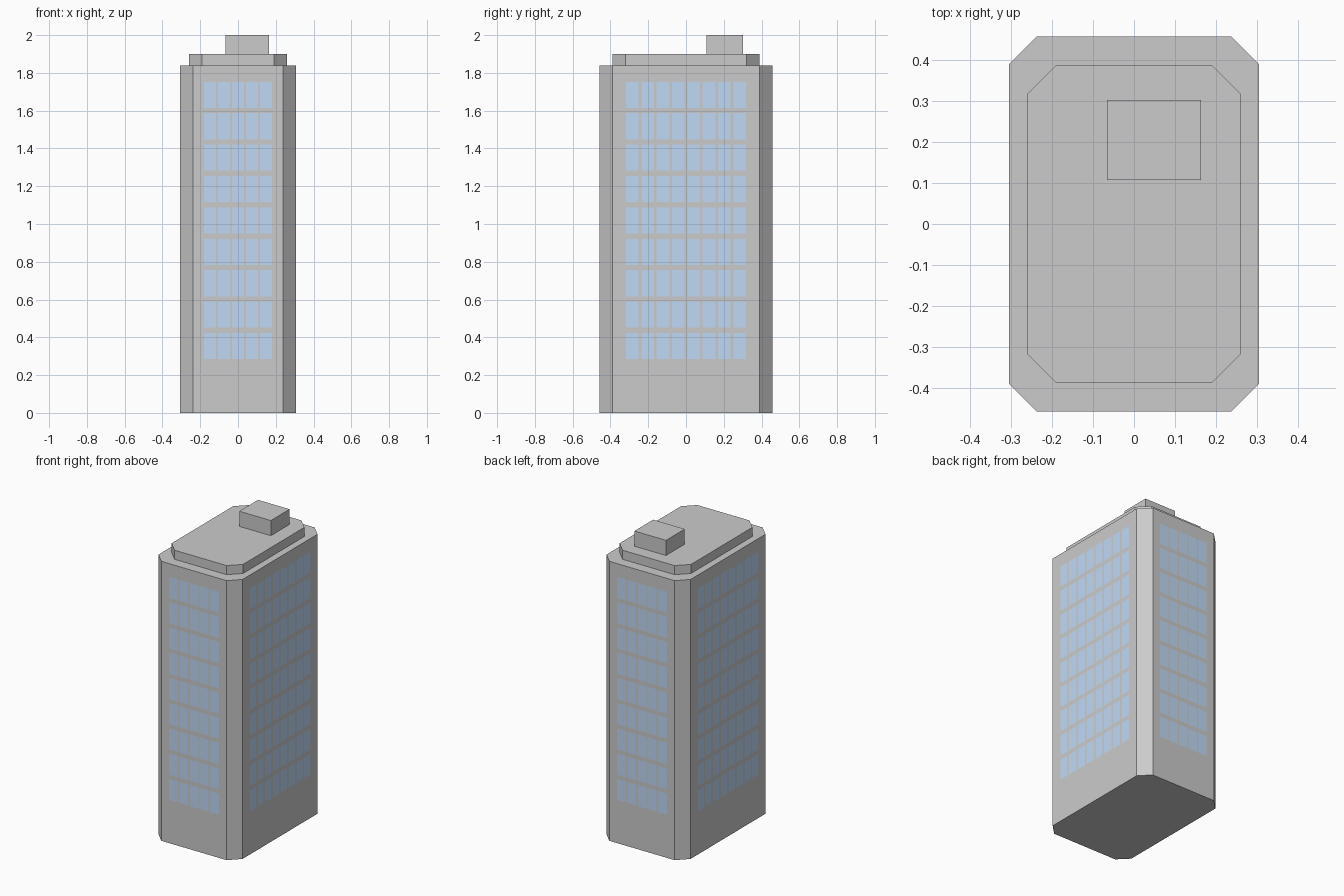
import bpy, bmesh
from mathutils import Vector

if "Cube" in bpy.data.objects:
    bpy.data.objects.remove(bpy.data.objects["Cube"])


def chamfered_block(hx, hy, cut, z0, z1):
    """Upright block with four cut corners."""
    bm = bmesh.new()
    a, b = hx - cut, hy - cut
    ring = [(a, -hy), (hx, -b), (hx, b), (a, hy),
            (-a, hy), (-hx, b), (-hx, -b), (-a, -hy)]
    base = bm.faces.new([bm.verts.new((x, y, z0)) for x, y in ring])
    ext = bmesh.ops.extrude_face_region(bm, geom=[base], use_keep_orig=True)
    top = [v for v in ext["geom"] if isinstance(v, bmesh.types.BMVert)]
    bmesh.ops.translate(bm, vec=(0, 0, z1 - z0), verts=top)
    bmesh.ops.recalc_face_normals(bm, faces=bm.faces)
    return bm


def finish(bm, name, *materials):
    mesh = bpy.data.meshes.new(name)
    bm.to_mesh(mesh)
    bm.free()
    for m in materials:
        mesh.materials.append(m)
    obj = bpy.data.objects.new(name, mesh)
    bpy.context.collection.objects.link(obj)
    return obj


def spans(start, width, pitch, count):
    """Start and end of each window along one axis."""
    return [(start + i * pitch, start + i * pitch + width) for i in range(count)]


def inside(value, ranges):
    return any(lo < value < hi for lo, hi in ranges)


wall = bpy.data.materials.new("wall_grey")
wall.diffuse_color = (0.8, 0.8, 0.8, 1)
wall.use_nodes = True
wall.node_tree.nodes["Principled BSDF"].inputs["Base Color"].default_value = wall.diffuse_color
glass = bpy.data.materials.new("window_blue")
glass.diffuse_color = (0.53, 0.70, 0.92, 1)
glass.use_nodes = True
glass.node_tree.nodes["Principled BSDF"].inputs["Base Color"].default_value = glass.diffuse_color

# Tower: windows are flush panes cut into the four main walls
columns_x = spans(-0.181, 0.065, 0.0743, 5)
columns_y = spans(-0.318, 0.067, 0.0813, 8)
rows_z = spans(0.285, 0.138, 0.1662, 9)

bm = chamfered_block(0.306, 0.458, 0.068, 0, 1.84)
for axis, ranges in enumerate((columns_x, columns_y, rows_z)):
    normal = Vector([float(i == axis) for i in range(3)])
    for cut in (c for pair in ranges for c in pair):
        bmesh.ops.bisect_plane(bm, geom=bm.verts[:] + bm.edges[:] + bm.faces[:],
                               plane_co=normal * cut, plane_no=normal)
bm.normal_update()

# Floor and roof go back to single faces
for side in (1, -1):
    flat = [f for f in bm.faces if f.normal.z * side > 0.9]
    bmesh.ops.dissolve_faces(bm, faces=flat)

for f in bm.faces:
    c, n = f.calc_center_median(), f.normal
    column = (abs(n.y) > 0.9 and inside(c.x, columns_x)) or \
             (abs(n.x) > 0.9 and inside(c.y, columns_y))
    f.material_index = int(column and inside(c.z, rows_z))
finish(bm, "tower", wall, glass)

# Set-back roof step
finish(chamfered_block(0.26, 0.389, 0.07, 1.84, 1.90), "roof_step", wall)

# Rooftop plant room
bpy.ops.mesh.primitive_cube_add(size=1, location=(0.049, 0.205, 1.95))
room = bpy.context.object
room.name = "plant_room"
room.scale = (0.23, 0.195, 0.10)
room.data.materials.append(wall)
